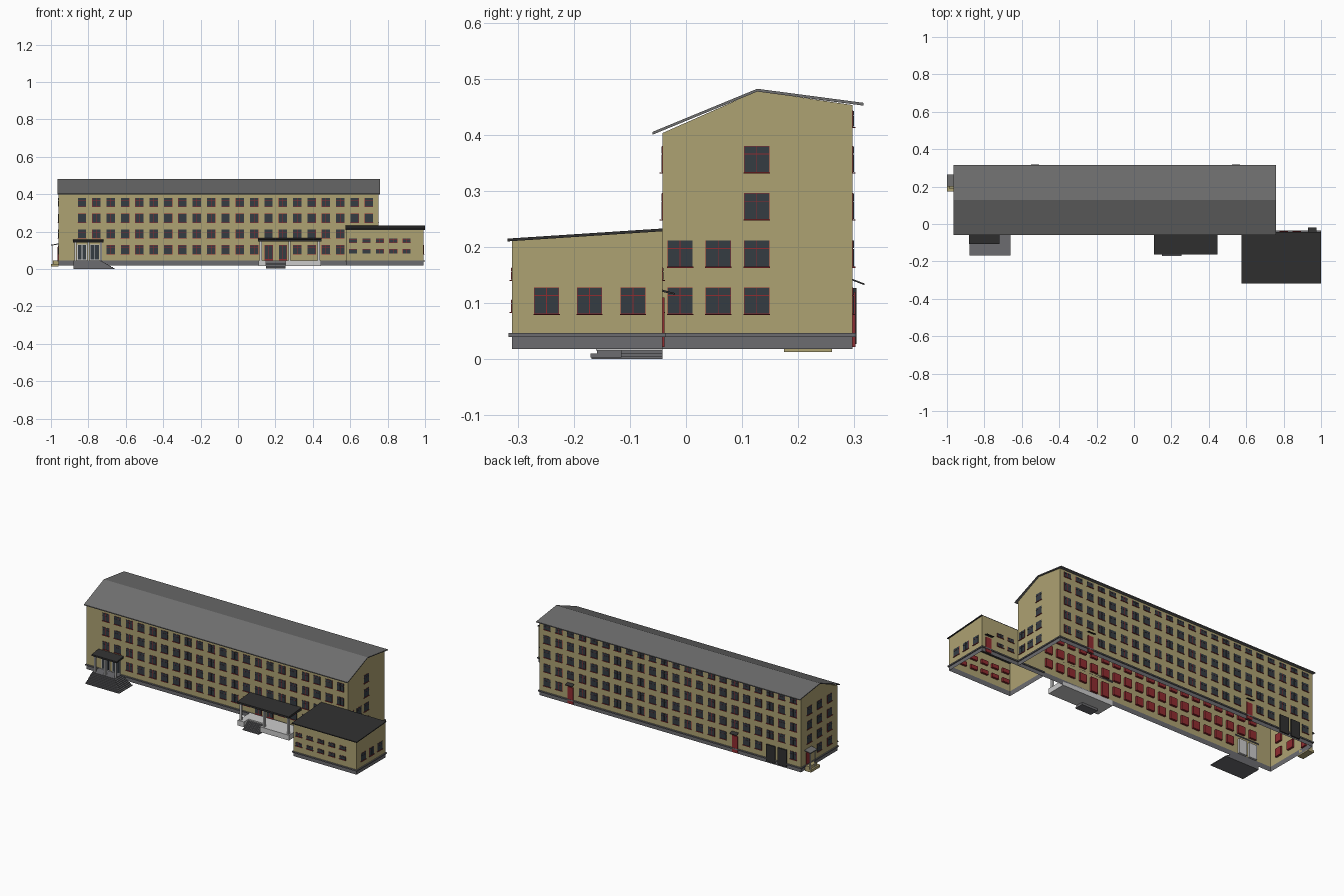
import bpy, bmesh

if "Cube" in bpy.data.objects:
    bpy.data.objects.remove(bpy.data.objects["Cube"])

COLORS = {
    "wall": (0.42, 0.36, 0.17), "red": (0.28, 0.025, 0.03), "glass": (0.035, 0.045, 0.055),
    "roof": (0.16, 0.16, 0.16), "dark": (0.03, 0.03, 0.03), "plinth": (0.15, 0.15, 0.16),
    "pale": (0.75, 0.75, 0.73),
}
MATS = {}
for k, c in COLORS.items():
    MATS[k] = bpy.data.materials.new(k)
    MATS[k].diffuse_color = (*c, 1)


def finish(name, bm, mat):
    me = bpy.data.meshes.new(name)
    bm.normal_update()
    bm.to_mesh(me)
    bm.free()
    me.materials.append(MATS[mat])
    ob = bpy.data.objects.new(name, me)
    bpy.context.collection.objects.link(ob)
    return ob


def prism(name, mat, pts, x0, x1, open_edges=()):
    """Extrude a y-z profile along x; listed edges are left open (shells)."""
    bm = bmesh.new()
    a = [bm.verts.new((x0, y, z)) for y, z in pts]
    b = [bm.verts.new((x1, y, z)) for y, z in pts]
    n = len(pts)
    bm.faces.new(a)
    bm.faces.new(b)
    for i in range(n):
        j = (i + 1) % n
        if i not in open_edges:
            bm.faces.new((a[i], a[j], b[j], b[i]))
    bmesh.ops.recalc_face_normals(bm, faces=bm.faces)
    return finish(name, bm, mat)


def boxes(name, mat, items):
    """One mesh of many boxes (x0, x1, y0, y1, z0, z1)."""
    bm = bmesh.new()
    for x0, x1, y0, y1, z0, z1 in items:
        vs = bmesh.ops.create_cube(bm, size=1)["verts"]
        for v in vs:
            v.co.x = (x0 + x1) / 2 + v.co.x * (x1 - x0)
            v.co.y = (y0 + y1) / 2 + v.co.y * (y1 - y0)
            v.co.z = (z0 + z1) / 2 + v.co.z * (z1 - z0)
    return finish(name, bm, mat)


def on_wall(axis, sign, p, u0, u1, d0, d1, z0, z1):
    """Box on a wall plane: u along the wall, d outward from it."""
    lo, hi = sorted((p + sign * d0, p + sign * d1))
    return (lo, hi, u0, u1, z0, z1) if axis == "x" else (u0, u1, lo, hi, z0, z1)


def windows(name, axis, sign, p, spots, w=0.045, h=0.048):
    """Frames with sills, and panes split by a mullion and a transom."""
    frames, panes = [], []
    for u, z in spots:
        hh = h if z < 0.41 else 0.03
        l, r, b, t = u - w / 2, u + w / 2, z - hh / 2, z + hh / 2
        frames.append(on_wall(axis, sign, p, l, r, -0.012, 0.001, b, t))
        frames.append(on_wall(axis, sign, p, l - .001, r + .001, 0, 0.005, b - .001, b + .001))
        g, tr = 0.0008, b + hh * 0.7
        for u0, u1 in ((l + g, u - g), (u + g, r - g)):
            for z0, z1 in ((b + 2 * g, tr - g), (tr + g, t - g)):
                panes.append(on_wall(axis, sign, p, u0, u1, 0, 0.002, z0, z1))
    boxes(name + "_frames", "red", frames)
    boxes(name + "_panes", "glass", panes)


XL, XR, YF, YB = -0.96, 0.75, -0.042, 0.297     # main block
AL, AR, AF = 0.58, 0.993, -0.31                 # low wing
ZB, ZP = 0.018, 0.047                           # plinth

# Wall shells, open underneath
prism("main_walls", "wall", [(YF, ZP), (YB, ZP), (YB, .453), (.127, .478), (YF, .403)], XL, XR, (0,))
prism("main_plinth", "plinth", [(YF, ZB), (YB, ZB), (YB, ZP), (YF, ZP)], XL, XR, (0, 2))
prism("wing_walls", "wall", [(AF, ZP), (YF, ZP), (YF, .229), (AF, .211)], AL, AR, (0,))
prism("wing_plinth", "plinth", [(AF, ZB), (YF, ZB), (YF, ZP), (AF, ZP)], AL, AR, (0, 2))

# Ledge along the top of the plinth
e = 0.006
ledge = []
for x0, x1, y0, y1 in ((XL, XR, YF, YB), (AL, AR, AF, YF)):
    ledge += [(x0 - e, x1 + e, y0 - e, y0, .04, ZP), (x0 - e, x1 + e, y1, y1 + e, .04, ZP),
              (x0 - e, x0, y0, y1, .04, ZP), (x1, x1 + e, y0, y1, .04, ZP)]
boxes("plinth_ledge", "plinth", ledge)

# Roofs
prism("main_roof", "roof", [(-.06, .400), (.127, .477), (.316, .452), (.316, .457), (.127, .482), (-.06, .405)],
      -.966, .759)
prism("wing_roof", "dark", [(-.318, .210), (YF, .228), (YF, .233), (-.318, .215)], .574, .999)

# Windows of the main block
rows = [0.104 + 0.084 * i for i in range(4)]
front = []
for i in range(21):
    x = -0.834 + i * 0.0767
    for j, z in enumerate(rows):
        porch = j == 0 and (x < -.74 or .14 < x < .27)
        if not porch and not (j < 2 and x > 0.555):
            front.append((x, z))
windows("front_windows", "y", -1, YF, front)
back = []
for i in range(22):
    x = -0.911 + i * 0.0767
    for j, z in enumerate(rows + [0.428]):
        door = j == 0 and (x < -.73 and x > -.89 or abs(x - .545) < .04 or abs(x + .53) < .04)
        if not door:
            back.append((x, z))
windows("back_windows", "y", 1, YB, back)
windows("right_windows", "x", 1, XR,
        [(.126, z) for z in rows] + [(y, z) for y in (-.0105, .0575) for z in rows[:2]])
windows("left_windows", "x", -1, XL,
        [(y, z) for y in (.03, .126, .22) for z in rows if not (y > .2 and z < .12)])

# Windows of the low wing
windows("wing_front_windows", "y", -1, AF,
        [(.615 + i * .0717, z) for i in range(5) for z in (.0945, .152)], .043, .023)
windows("wing_right_windows", "x", 1, AR, [(y, .104) for y in (-.2485, -.172, -.0945)])
windows("wing_back_windows", "y", 1, YF, [(x, z) for x in (.8, .87) for z in (.0945, .152)], .043, .023)

# Main entrance: platform with a stair notch, columns, canopy, doors
boxes("main_porch_platform", "pale", [(.11, .15, -.16, YF, .016, ZP), (.255, .445, -.16, YF, .016, ZP),
                                      (.15, .255, -.115, YF, .016, ZP)])
boxes("main_porch_steps", "plinth",
      [(.15, .255, -.17 + .011 * i, -.115, .003, .010 + .0075 * i) for i in range(5)])
boxes("main_porch_columns", "pale", [(x - .006, x + .006, -.152, -.14, ZP, .148) for x in (.122, .275, .432)])
prism("main_porch_canopy", "dark", [(-.163, .147), (YF, .152), (YF, .167), (-.163, .157)], .108, .446)
boxes("main_doors", "red", [(x - .022, x + .022, -.045, -.03, ZP, .13) for x in (.165, .24)])
boxes("main_door_glass", "glass", [(x + s - .009, x + s + .009, -.047, -.044, .055, .126)
                                   for x in (.165, .24) for s in (-.0105, .0105)])

# Side entrance: steps on two sides, columns, canopy, doors
boxes("side_porch_steps", "plinth",
      [(-.88, -.66 - .009 * i, -.168 + .0075 * i, YF, .0052 * i, .0052 * (i + 1)) for i in range(9)])
boxes("side_porch_columns", "pale", [(x - .005, x + .005, -.1, -.09, ZP, .143) for x in (-.868, -.8, -.732)])
prism("side_porch_canopy", "dark", [(-.107, .141), (YF, .147), (YF, .158), (-.107, .150)], -.882, -.718)
boxes("side_door_frames", "pale", [(x - .026, x + .026, -.045, -.03, ZP, .132) for x in (-.834, -.766)])
boxes("side_door_glass", "glass", [(x + s - .01, x + s + .01, -.047, -.044, .052, .128)
                                   for x in (-.834, -.766) for s in (-.0115, .0115)])

# Service doors at the back, with small sloping canopies
boxes("back_doors", "red", [(x - .018, x + .018, YB - .012, YB + .005, .022, .12) for x in (.545, -.53)])
boxes("back_gates", "dark", [(x - .029, x + .029, YB - .003, YB + .007, .027, .127) for x in (-.765, -.84)])
for i, x in enumerate((.545, -.53)):
    prism("back_canopy_%d" % i, "dark", [(YB, .140), (.318, .132), (.318, .135), (YB, .143)], x - .022, x + .022)
boxes("wing_back_door", "red", [(.935, .97, YF - .01, YF + .004, .022, .11)])
prism("wing_back_canopy", "dark", [(YF, .12), (-.02, .115), (-.02, .118), (YF, .124)], .93, .975)

# Left end porch: steps, posts, door, sloping canopy
boxes("end_porch_base", "wall", [(-1, XL, .175, .26, .013, .028), (-.99, XL, .19, .26, .028, .045)])
boxes("end_porch_posts", "pale", [(-.993, -.988, y, y + .005, .028, .126) for y in (.208, .252)])
boxes("end_door", "red", [(XL - .004, XL + .01, .215, .25, .045, .118)])
canopy = prism("end_porch_canopy", "roof", [(.2, .125), (.265, .125), (.265, .13), (.2, .13)], -1, XL)
for v in canopy.data.vertices:
    if v.co.x > -.98:
        v.co.z += .007

for m in bpy.data.materials:
    if m.users and not m.is_grease_pencil:
        m.use_nodes = True
        m.node_tree.nodes["Principled BSDF"].inputs["Base Color"].default_value = m.diffuse_color
